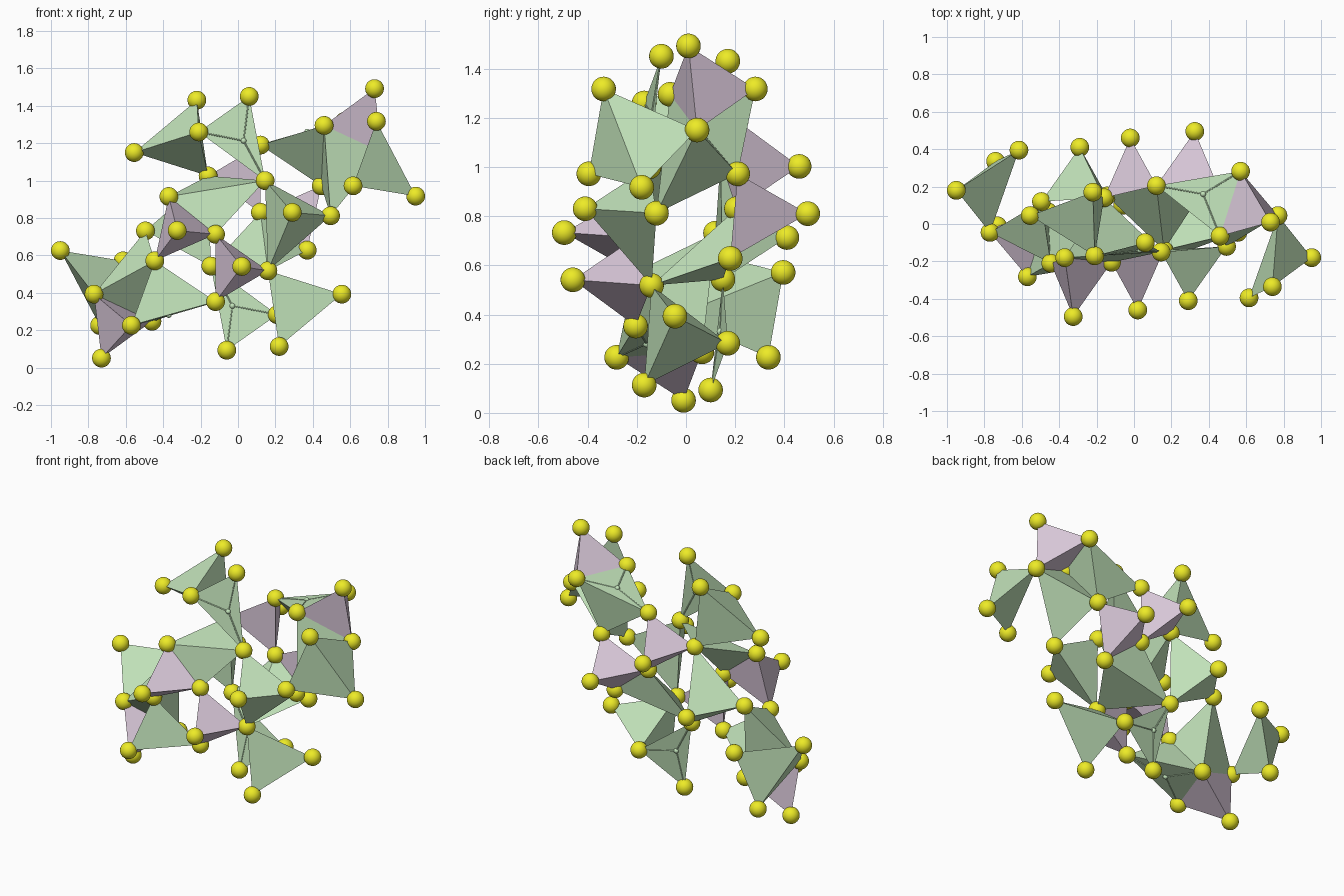
import bpy, bmesh
from mathutils import Vector

if "Cube" in bpy.data.objects:
    bpy.data.objects.remove(bpy.data.objects["Cube"])

MID = 1.543  # the cluster is point-symmetric about (0, 0, MID / 2)


def material(name, colour):
    m = bpy.data.materials.new(name)
    m.diffuse_color = (*colour, 1)
    m.use_nodes = True
    m.node_tree.nodes["Principled BSDF"].inputs["Base Color"].default_value = m.diffuse_color
    return m


yellow = material("yellow", (0.85, 0.83, 0.02))
green = material("green", (0.55, 0.78, 0.50))
mauve = material("mauve", (0.70, 0.58, 0.70))


def add_object(name, mesh, loc=(0, 0, 0)):
    ob = bpy.data.objects.new(name, mesh)
    ob.location = loc
    bpy.context.collection.objects.link(ob)
    return ob


def ball_mesh(name, radius, mat):
    bm = bmesh.new()
    bmesh.ops.create_uvsphere(bm, u_segments=28, v_segments=18, radius=radius)
    for f in bm.faces:
        f.smooth = True
    me = bpy.data.meshes.new(name)
    bm.to_mesh(me)
    bm.free()
    me.materials.append(mat)
    return me


def solid(name, pts, mat):
    """Convex solid (or flat triangle) spanned by the corner points."""
    bm = bmesh.new()
    vs = [bm.verts.new(p) for p in pts]
    if len(vs) == 3:
        bm.faces.new(vs)
    else:
        bmesh.ops.convex_hull(bm, input=vs)
        bmesh.ops.recalc_face_normals(bm, faces=bm.faces)
    me = bpy.data.meshes.new(name)
    bm.to_mesh(me)
    bm.free()
    me.materials.append(mat)
    add_object(name, me)


def rod(name, a, b, radius, mat):
    d = b - a
    bm = bmesh.new()
    bmesh.ops.create_cone(bm, segments=8, radius1=radius, radius2=radius,
                          depth=d.length, cap_ends=True)
    me = bpy.data.meshes.new(name)
    bm.to_mesh(me)
    bm.free()
    me.materials.append(mat)
    ob = add_object(name, me, (a + b) / 2)
    ob.rotation_euler = d.to_track_quat('Z', 'Y').to_euler()


# Corner atoms of one half; negative indices mean the inverted partner
half = [
    (-.22, .17, 1.43), (.06, -.10, 1.45), (-.21, -.17, 1.26),
    (-.555, .045, 1.15), (-.16, .14, 1.025), (.12, .205, 1.19),
    (.46, -.065, 1.295), (.73, .01, 1.492), (.74, -.335, 1.317),
    (.445, .21, .972), (.615, -.395, .972), (.95, -.18, .917),
    (.145, -.15, 1.0), (-.37, -.18, .915), (.12, .205, .83),
    (.29, -.41, .83), (.495, -.12, .812), (-.02, .46, 1.002),
    (.325, .495, .81), (.77, .045, 1.15), (.57, .282, 1.317),
]


def invert(p):
    return Vector((-p[0], -p[1], MID - p[2]))


def atom(i):
    p = Vector(half[abs(i) - 1])
    return p if i > 0 else invert(p)


ball = ball_mesh("corner_ball", 0.05, yellow)
dot = ball_mesh("centre_ball", 0.015, green)

for i in range(1, len(half) + 1):
    for s in (1, -1):
        add_object("corner_ball", ball, atom(s * i))

# Polyhedra: corner indices, and an explicit centre where it shows on a face
mauve_sets = [((18, 15, 6, 5), None), ((19, -14, 10, 15), None),
              ((8, 21, 20, 7), None)]
green_sets = [((1, 3, 4, 5), None), ((2, 3, 13), (.03, -.14, 1.213)),
              ((6, 7, 21, 10), (.37, .16, 1.262)), ((7, 20, 10, 17), None),
              ((9, 11, 12, 20), None), ((13, 16, 17, -5), None),
              ((14, 13, -15, 5), None)]

for name, mat, sets in (("mauve_tetrahedron", mauve, mauve_sets),
                        ("green_polyhedron", green, green_sets)):
    for ids, centre in sets:
        for s in (1, -1):
            pts = [atom(s * i) for i in ids]
            solid(name, pts, mat)
            # Small centre with thin bonds to each corner
            if centre:
                c = Vector(centre) if s > 0 else invert(centre)
                add_object("centre_ball", dot, c)
                for p in pts:
                    rod("bond", c, p, 0.004, mat)
